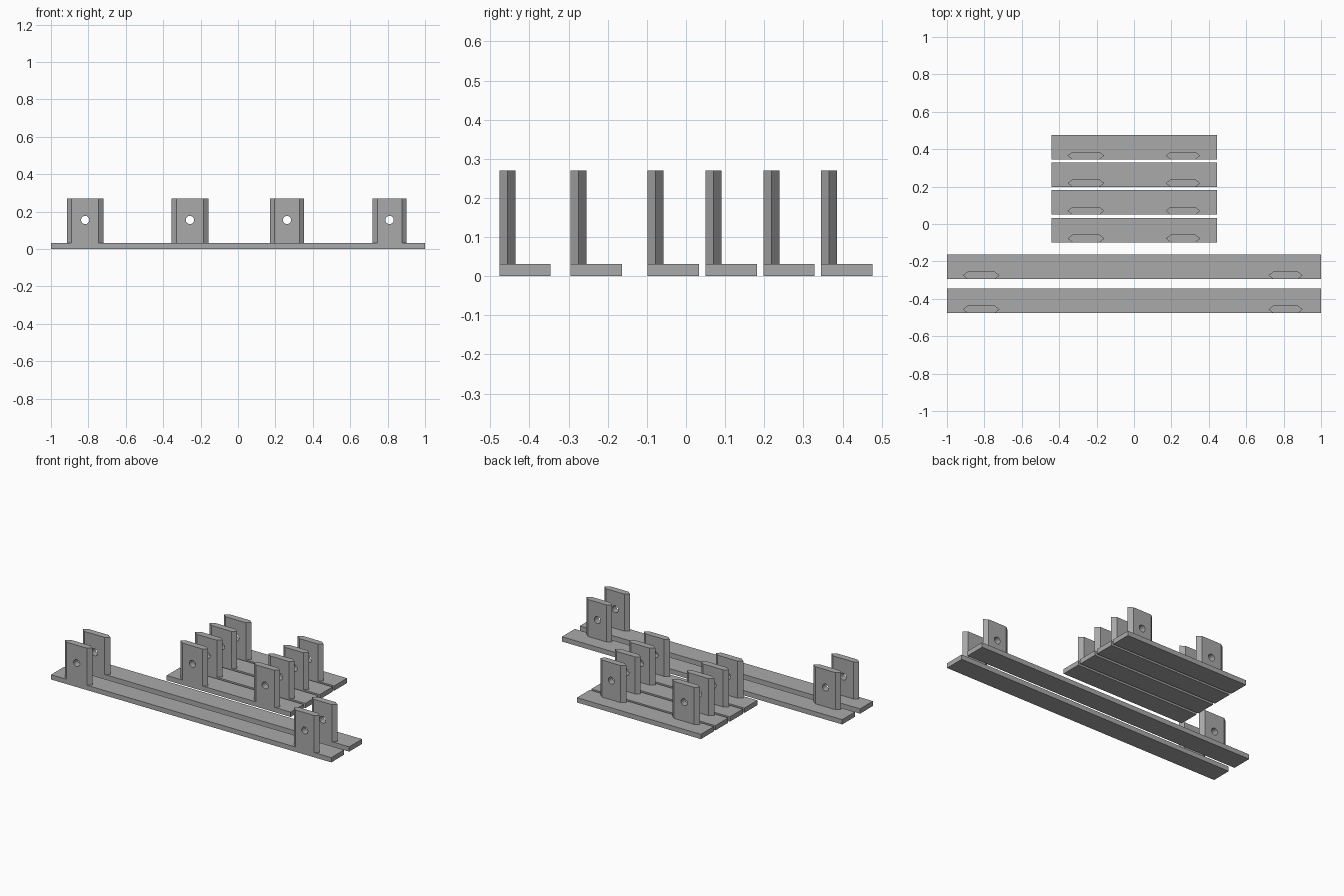
import bpy
import bmesh
import math
from mathutils import Matrix

if "Cube" in bpy.data.objects:
    bpy.data.objects.remove(bpy.data.objects["Cube"])

grey = bpy.data.materials.new("plain grey")
grey.diffuse_color = (0.4, 0.4, 0.4, 1)
grey.use_nodes = True
grey.node_tree.nodes["Principled BSDF"].inputs["Base Color"].default_value = grey.diffuse_color

BAR_DEPTH, BAR_TOP = 0.131, 0.031
TAB_DEPTH, TAB_TOP = 0.041, 0.27
HOLE_Z, HOLE_RADIUS = 0.155, 0.022


def make_object(name, bm):
    bmesh.ops.recalc_face_normals(bm, faces=bm.faces)
    mesh = bpy.data.meshes.new(name)
    bm.to_mesh(mesh)
    bm.free()
    mesh.materials.append(grey)
    obj = bpy.data.objects.new(name, mesh)
    bpy.context.collection.objects.link(obj)
    return obj


def prism(name, outline, z0, z1):
    """Extrude a flat outline upwards."""
    bm = bmesh.new()
    face = bm.faces.new([bm.verts.new((x, y, z0)) for x, y in outline])
    top = bmesh.ops.extrude_face_region(bm, geom=[face])["geom"]
    verts = [v for v in top if isinstance(v, bmesh.types.BMVert)]
    bmesh.ops.translate(bm, verts=verts, vec=(0, 0, z1 - z0))
    return make_object(name, bm)


def hole_cutter(x, y):
    bm = bmesh.new()
    turn = Matrix.Translation((x, y, HOLE_Z)) @ Matrix.Rotation(math.pi / 2, 4, 'X')
    bmesh.ops.create_cone(bm, cap_ends=True, segments=32, radius1=HOLE_RADIUS,
                          radius2=HOLE_RADIUS, depth=0.2, matrix=turn)
    cutter = make_object("hole_cutter", bm)
    cutter.hide_render = True
    cutter.hide_set(True)
    return cutter


def tab(x0, x1, y):
    """Upright plate with pointed side edges and a round through hole."""
    inset, mid, back = 0.026, y + TAB_DEPTH / 2, y + TAB_DEPTH
    outline = [(x0, mid), (x0 + inset, y), (x1 - inset, y),
               (x1, mid), (x1 - inset, back), (x0 + inset, back)]
    plate = prism("upright_tab", outline, BAR_TOP, TAB_TOP)
    cut = plate.modifiers.new("hole", 'BOOLEAN')
    cut.operation = 'DIFFERENCE'
    cut.solver = 'EXACT'
    cut.object = hole_cutter((x0 + x1) / 2, mid)


def rail(name, x0, x1, y, tabs):
    """Flat bar with its tabs standing flush with the front edge."""
    back = y + BAR_DEPTH
    prism(name, [(x0, y), (x1, y), (x1, back), (x0, back)], 0, BAR_TOP)
    for a, b in tabs:
        tab(a, b, y)


# Two long bars at the front
for y in (-0.477, -0.295):
    rail("long_bar", -1, 1, y, [(-0.915, -0.719), (0.719, 0.902)])

# Four short bars behind them
for y in (-0.098, 0.05, 0.198, 0.345):
    rail("short_bar", -0.44, 0.445, y, [(-0.355, -0.159), (0.17, 0.354)])
